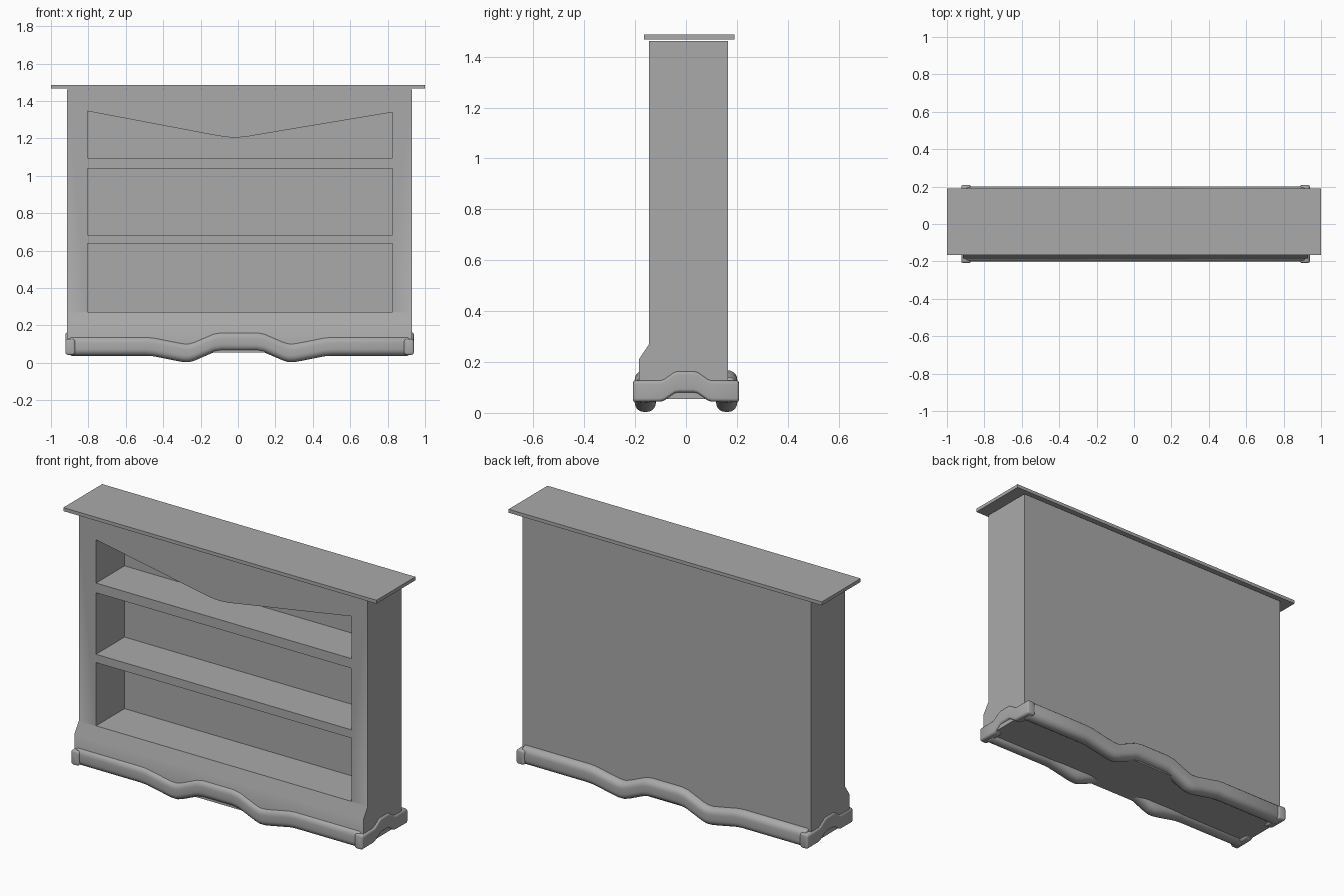
import bpy, bmesh, math

cube = bpy.data.objects.get("Cube")
if cube:
    bpy.data.objects.remove(cube, do_unlink=True)

grey = bpy.data.materials.new("plain grey")
grey.use_nodes = True
COLOUR = (0.4, 0.4, 0.4, 1)
grey.diffuse_color = COLOUR
grey.node_tree.nodes["Principled BSDF"].inputs["Base Color"].default_value = COLOUR


def add_object(name, bm):
    bmesh.ops.recalc_face_normals(bm, faces=bm.faces)
    mesh = bpy.data.meshes.new(name)
    bm.to_mesh(mesh)
    bm.free()
    mesh.materials.append(grey)
    obj = bpy.data.objects.new(name, mesh)
    bpy.context.collection.objects.link(obj)
    return obj


def smooth(obj, degrees):
    bpy.ops.object.select_all(action='DESELECT')
    obj.select_set(True)
    bpy.context.view_layer.objects.active = obj
    bpy.ops.object.shade_smooth_by_angle(angle=math.radians(degrees))


def prism(name, outline, axis, start, end):
    """Extrude a closed outline along x or y."""
    bm = bmesh.new()
    place = (lambda p: (start, *p)) if axis == 'x' else (lambda p: (p[0], start, p[1]))
    face = bm.faces.new([bm.verts.new(place(p)) for p in outline])
    out = bmesh.ops.extrude_face_region(bm, geom=[face])
    moved = [g for g in out["geom"] if isinstance(g, bmesh.types.BMVert)]
    shift = end - start
    bmesh.ops.translate(bm, verts=moved, vec=(shift, 0, 0) if axis == 'x' else (0, shift, 0))
    return add_object(name, bm)


def box_outline(a0, a1, z0, z1):
    return [(a0, z0), (a1, z0), (a1, z1), (a0, z1)]


def rounded_section(width, height, radius, steps=5):
    points = []
    for k, (sx, sz) in enumerate([(1, 1), (-1, 1), (-1, -1), (1, -1)]):
        for i in range(steps + 1):
            a = math.pi / 2 * (k + i / steps)
            points.append((sx * (width / 2 - radius) + radius * math.cos(a),
                           sz * (height / 2 - radius) + radius * math.sin(a)))
    return points


def rail(name, path, axis, across, width, height, radius, end_round):
    """Sweep a rounded section along a wavy path of (distance, height) points."""
    section = rounded_section(width, height, radius)
    (a, za), (b, zb) = path[0], path[-1]
    e = end_round
    stations = [(a, za, e), (a + e * 0.3, za, e * 0.3), (a + e, za, 0)]
    stations += [(d, z, 0) for d, z in path[1:-1]]
    stations += [(b - e, zb, 0), (b - e * 0.3, zb, e * 0.3), (b, zb, e)]
    bm = bmesh.new()
    rings = []
    for d, z, inset in stations:
        ring = []
        for u, v in section:
            u *= 1 - 2 * inset / width
            v *= 1 - 2 * inset / height
            co = (d, across + u, z + v) if axis == 'x' else (across + u, d, z + v)
            ring.append(bm.verts.new(co))
        rings.append(ring)
    n = len(section)
    for r0, r1 in zip(rings, rings[1:]):
        for i in range(n):
            j = (i + 1) % n
            bm.faces.new((r0[i], r0[j], r1[j], r1[i]))
    bm.faces.new(rings[0])
    bm.faces.new(rings[-1])
    obj = add_object(name, bm)
    smooth(obj, 45)
    return obj


# Case with a flared foot at the front
side_profile = [(-0.185, 0.055), (0.165, 0.055), (0.165, 1.462),
                (-0.145, 1.462), (-0.145, 0.27), (-0.185, 0.21)]
case = prism("bookcase_body", side_profile, 'x', -0.915, 0.93)

# Three open compartments, the upper one with a dipped valance
L, R = -0.805, 0.825
valance = [(R, 1.34), (0.09, 1.217), (0.04, 1.208), (-0.02, 1.204),
           (-0.07, 1.208), (-0.13, 1.218), (L, 1.346)]
openings = [box_outline(L, R, 0.272, 0.637), box_outline(L, R, 0.685, 1.04),
            [(L, 1.096), (R, 1.096)] + valance]
for i, outline in enumerate(openings):
    cutter = prism(f"compartment_cutter_{i + 1}", outline, 'y', -0.3, 0.115)
    cut = case.modifiers.new("compartment", 'BOOLEAN')
    cut.operation = 'DIFFERENCE'
    cut.solver = 'EXACT'
    cut.object = cutter
    cutter.hide_render = True
    cutter.hide_set(True)

# Apply the cuts, then remove the cutters
bpy.context.view_layer.update()
carved = bpy.data.meshes.new_from_object(
    case.evaluated_get(bpy.context.evaluated_depsgraph_get()))
case.modifiers.clear()
case.data = carved
for obj in [o for o in bpy.data.objects if o.name.startswith("compartment_cutter")]:
    bpy.data.objects.remove(obj, do_unlink=True)
smooth(case, 40)

# Overhanging top board
prism("top_board", box_outline(-1, 1, 1.467, 1.487), 'y', -0.165, 0.19)

# Wavy base rails, front and back
half_wave = [(0.10, 0.115), (0.14, 0.108), (0.24, 0.065), (0.27, 0.056),
             (0.30, 0.056), (0.34, 0.063), (0.46, 0.087), (0.50, 0.09)]
long_path = ([(-0.9, 0.09)] + [(-d + 0.01, z) for d, z in reversed(half_wave)]
             + [(d, z) for d, z in half_wave] + [(0.915, 0.09)])
for name, y in (("front_base_rail", -0.16), ("back_base_rail", 0.16)):
    rail(name, long_path, 'x', y, 0.083, 0.104, 0.036, 0.01)

# Arched base rails at the two ends
half_arch = [(0.03, 0.122), (0.045, 0.119), (0.085, 0.091), (0.1, 0.086)]
short_path = ([(-0.208, 0.085)] + [(-d, z) for d, z in reversed(half_arch)]
              + half_arch + [(0.208, 0.085)])
for name, x in (("right_base_rail", -0.897), ("left_base_rail", 0.914)):
    rail(name, short_path, 'y', x, 0.052, 0.084, 0.014, 0.008)
